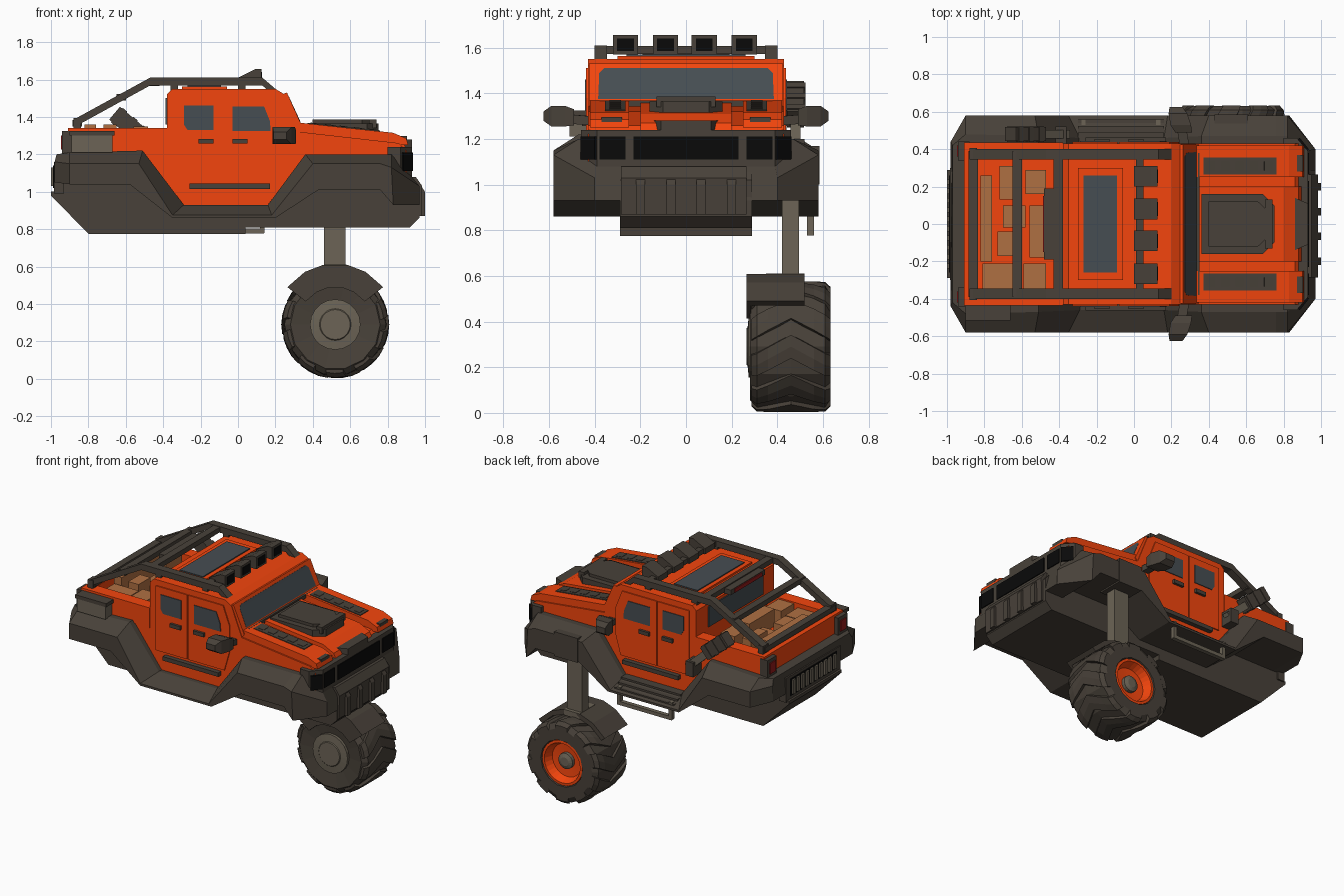
import bpy, bmesh
from math import sin, cos, pi, radians
from mathutils import Vector

def mat(name, *c):
    m = bpy.data.materials.new(name)
    m.diffuse_color = (*c, 1)
    return m

ORANGE = mat("orange_paint", .9, .06, .004)
DARK = mat("dark_cladding", .065, .053, .041)
LIGHT = mat("worn_metal", .15, .127, .093)
GLASS = mat("glass", .061, .075, .085)
BLACK = mat("black_trim", .003, .003, .003)
TAN = mat("cargo_tan", .43, .16, .055)
RED = mat("tail_red", .3, .01, .01)

def mesh(name, verts, faces, m, mirror=False):
    bm = bmesh.new()
    vs = [bm.verts.new(v) for v in verts]
    for f in faces:
        bm.faces.new([vs[i] for i in f])
    bmesh.ops.recalc_face_normals(bm, faces=bm.faces)
    me = bpy.data.meshes.new(name)
    bm.to_mesh(me)
    bm.free()
    me.materials.append(m)
    o = bpy.data.objects.new(name, me)
    bpy.context.collection.objects.link(o)
    if mirror:
        mod = o.modifiers.new("mirror", 'MIRROR')
        mod.use_axis = (False, True, False)
        mod.use_mirror_merge = False
    return o

def loft(name, rings, m, mirror=False):
    n, k = len(rings[0]), len(rings)
    faces = [[i * n + j, i * n + (j + 1) % n, (i + 1) * n + (j + 1) % n, (i + 1) * n + j]
             for i in range(k - 1) for j in range(n)]
    faces += [list(range(n)), list(range((k - 1) * n, k * n))]
    return mesh(name, [v for r in rings for v in r], faces, m, mirror)

def prism(name, pts, axis, a, b, m, mirror=False):
    put = {'x': lambda p, d: (d, p[0], p[1]), 'y': lambda p, d: (p[0], d, p[1]),
           'z': lambda p, d: (p[0], p[1], d)}[axis]
    return loft(name, [[put(p, d) for p in pts] for d in (a, b)], m, mirror)

def box(name, x0, x1, y0, y1, z0, z1, m, mirror=False):
    return prism(name, [(x0, y0), (x1, y0), (x1, y1), (x0, y1)], 'z', z0, z1, m, mirror)

def bar(name, p, q, w, h, m, mirror=False):
    p, q = Vector(p), Vector(q)
    d = (q - p).normalized()
    s = d.cross(Vector((0, 0, 1))).normalized() * w / 2
    u = s.cross(d).normalized() * h / 2
    return loft(name, [[c + s + u, c - s + u, c - s - u, c + s - u] for c in (p, q)], m, mirror)

def revolve(name, prof, m, n=28):
    rings = [[(WX + r * cos(2 * pi * i / n), WY + y, WZ + r * sin(2 * pi * i / n))
              for i in range(n)] for r, y in prof]
    return loft(name, rings, m)

# Hull cladding, wheel wells open below: bottom (x, z), shoulder (x, z), top (x, z), y out, y in
rings = []
for xb, zb, xo, zo, xi, zi, yo, yi in [
        (-.98, 1.05, -.98, 1.16, -.97, 1.2, .44, .42), (-.9, 1.04, -.9, 1.15, -.9, 1.21, .58, .48),
        (-.58, 1.04, -.53, 1.15, -.51, 1.22, .58, .47), (-.35, .86, -.35, .875, -.29, .93, .58, .46),
        (.2, .86, .18, .875, .16, .93, .58, .46), (.43, 1.01, .4, 1.15, .36, 1.2, .58, .47),
        (.76, 1.01, .76, 1.15, .76, 1.2, .58, .47), (.83, .93, .82, 1.13, .82, 1.2, .58, .47),
        (.97, .93, .97, 1.03, .93, 1.08, .4, .39)]:
    rings.append([(xb, -yo, zb), (xo, -yo, zo), (xi, -yi, zi), (xi, yi, zi), (xo, yo, zo), (xb, yo, zb)])
loft("hull_cladding", rings, DARK)
prism("belly_keel", [(-.94, 1.13), (-.94, 1.0), (-1, 1.0), (-1, .98), (-.8, .775), (.04, .775), (.04, .81),
                     (.92, .81), (.97, .86), (.97, 1.02), (.93, 1.07)], 'y', -.29, .29, DARK)

# Main painted body and cabin
prism("body", [(-.9, 1.06), (-.9, 1.23), (-.38, 1.23), (-.38, 1.52), (-.35, 1.55), (.2, 1.55),
               (.25, 1.52), (.33, 1.32), (.86, 1.26), (.9, 1.22), (.9, 1.06), (.3, 1.06), (.17, .9), (-.3, .9),
               (-.4, 1.06)], 'y', -.43, .43, ORANGE)

# Cargo bed walls, rim and freight
box("bed_side", -.9, -.38, .35, .435, 1.2, 1.34, ORANGE, True)
box("bed_tailgate", -.91, -.84, -.435, .435, 1.18, 1.34, ORANGE)
for x0, x1, y0, y1, z in [(-.82, -.76, -.2, .26, 1.36), (-.72, -.65, .13, .31, 1.36),
                          (-.58, -.47, .16, .29, 1.34), (-.81, -.62, -.35, -.21, 1.31),
                          (-.59, -.47, -.35, -.21, 1.33), (-.73, -.65, -.17, -.04, 1.33),
                          (-.56, -.48, -.18, .1, 1.35), (-.7, -.58, -.02, .1, 1.29)]:
    box("cargo_crate", x0, x1, y0, y1, 1.225, z, TAN)

# Windows, doors, handles, sills
prism("windshield_frame", [(.245, 1.525), (.262, 1.53), (.345, 1.345), (.33, 1.32)], 'y', -.425, .425, ORANGE)
loft("windshield", [[(x, -b, z), (x, b, z), (x - .02, b, z), (x - .02, -b, z)]
                    for x, z, b in [(.272, 1.51, .36), (.281, 1.49, .38), (.334, 1.375, .385)]], GLASS)
bar("windshield_base", (.335, -.38, 1.355), (.335, .38, 1.355), .03, .025, DARK)
box("rear_window", -.388, -.37, -.3, .3, 1.36, 1.5, GLASS)
prism("rear_door", [(-.33, 1.06), (-.088, 1.06), (-.088, 1.51), (-.33, 1.51)], 'y', .42, .438, ORANGE, True)
prism("front_door", [(-.08, 1.06), (.2, 1.06), (.24, 1.2), (.24, 1.38), (.19, 1.51), (-.08, 1.51)],
      'y', .42, .438, ORANGE, True)
prism("rear_door_window", [(-.27, 1.33), (-.13, 1.33), (-.13, 1.46), (-.29, 1.46), (-.29, 1.36)],
      'y', .42, .443, GLASS, True)
prism("front_door_window", [(-.03, 1.325), (.175, 1.325), (.17, 1.38), (.14, 1.455), (-.03, 1.455)],
      'y', .42, .443, GLASS, True)
for x in (-.21, -.03):
    box("door_handle", x, x + .08, .43, .455, 1.257, 1.283, DARK, True)
box("door_trim", -.26, .17, .43, .462, 1.015, 1.043, DARK, True)

# Hood with raised pods, vents and intake
prism("hood_pod", [(.32, 1.25), (.32, 1.37), (.83, 1.315), (.9, 1.285), (.91, 1.25)], 'y', .25, .42, ORANGE, True)
prism("hood_centre", [(.32, 1.25), (.32, 1.36), (.8, 1.31), (.88, 1.27), (.9, 1.23)], 'y', -.2, .2, ORANGE)
bar("hood_vent", (.37, .31, 1.362), (.76, .31, 1.321), .09, .014, DARK, True)
for i in range(5):
    x = .41 + i * .077
    z = 1.37 - (x - .37) * .105
    bar("vent_slot", (x - .022, .31, z), (x + .022, .31, z - .005), .05, .008, DARK, True)
box("pod_lamp", .87, .903, .28, .37, 1.275, 1.297, DARK, True)
plan = [(.36, -.16), (.69, -.16), (.75, -.1), (.75, .1), (.69, .16), (.36, .16)]
prism("hood_intake", plan, 'z', 1.31, 1.365, DARK)
prism("intake_lid", [(.555 + (x - .555) * .8, y * .75) for x, y in plan], 'z', 1.36, 1.385, DARK)
box("intake_lip", .7, .74, -.13, .13, 1.34, 1.385, DARK)
prism("nose_cap", [(.86, -.14), (.93, -.11), (.93, .11), (.86, .14)], 'z', 1.22, 1.28, DARK)

# Grille and front bumper
prism("grille_shell", [(.8, -.46), (.87, -.46), (.93, -.39), (.93, .39), (.87, .46), (.8, .46)],
      'z', 1.05, 1.24, DARK)
box("grille_opening", .92, .936, -.23, .23, 1.11, 1.21, BLACK)
box("headlight", .92, .936, .265, .38, 1.11, 1.21, BLACK, True)
prism("corner_lamp", [(.875, .45), (.925, .39), (.935, .4), (.885, .462)], 'z', 1.11, 1.21, BLACK, True)
prism("bull_guard", [(.9, .86), (.98, .87), (.985, 1.03), (.95, 1.08), (.9, 1.08)], 'y', -.285, .265, DARK)
for y in (.065, .2):
    prism("guard_rib", [(.95, .87), (1, .87), (1, 1.0), (.98, 1.03), (.95, 1.03)], 'y',
          y - .02, y + .02, DARK, True)

# Roof hatch, rack and light bar
box("roof_hatch", -.3, -.06, -.3, .3, 1.54, 1.563, ORANGE)
box("roof_glass", -.27, -.09, -.26, .26, 1.55, 1.57, GLASS)
path = [(-.88, 1.365), (-.47, 1.59), (.13, 1.59), (.2, 1.53)]
loft("rack_rail", [[(x, .345, z + .02), (x, .4, z + .02), (x, .4, z - .022), (x, .345, z - .022)]
                   for x, z in path], DARK, True)
box("rack_rear_post", -.88, -.84, .345, .405, 1.31, 1.395, DARK, True)
for x in (-.34, .02):
    box("rack_foot", x - .02, x + .02, .35, .395, 1.53, 1.58, DARK, True)
for x, z, w in [(-.86, 1.365, .05), (-.625, 1.505, .05), (-.405, 1.59, .05), (.03, 1.59, .04)]:
    bar("rack_crossbar", (x, -.39, z), (x, .39, z), w, .035, DARK)
box("brake_light_housing", -.48, -.42, -.19, .19, 1.565, 1.6, DARK)
box("brake_light", -.486, -.47, -.15, .15, 1.57, 1.595, RED)
for y in (-.265, -.09, .08, .255):
    prism("roof_lamp", [(0, 1.57), (0, 1.61), (.09, 1.655), (.125, 1.655), (.125, 1.57)],
          'y', y - .055, y + .055, DARK)
    box("roof_lamp_lens", .11, .129, y - .037, y + .037, 1.585, 1.64, BLACK)

# Mirrors
bar("mirror_arm", (.27, .42, 1.28), (.25, .54, 1.29), .05, .04, DARK, True)
loft("mirror_head", [[(x - w, y, z - h), (x + w, y, z - h), (x + w, y, z + h), (x - w, y, z + h)]
                     for x, y, z, w, h in [(.265, .49, 1.295, .045, .035), (.25, .53, 1.3, .055, .045),
                                           (.235, .59, 1.3, .05, .045), (.225, .625, 1.3, .035, .02)]], DARK, True)

# Rear: lamps, bumper with winch coil, canister
box("tail_lamp_housing", -.94, -.88, .34, .44, 1.2, 1.325, DARK, True)
box("tail_lamp", -.947, -.93, .36, .42, 1.225, 1.3, RED, True)
box("winch_recess", -.985, -.93, -.3, .3, .99, 1.16, DARK)
box("winch_shadow", -.988, -.97, -.26, .26, 1.02, 1.14, BLACK)
for i in range(10):
    y = -.225 + i * .05
    box("winch_coil", -1.0, -.97, y - .014, y + .014, 1.03, 1.13, LIGHT)
prism("side_canister", [(-.89, 1.21), (-.67, 1.21), (-.67, 1.3), (-.69, 1.32), (-.87, 1.32), (-.89, 1.3)],
      'y', -.51, -.42, LIGHT)
box("canister_strap", -.9, -.66, -.515, -.42, 1.3, 1.325, DARK)

# Slanted exhaust and step on the far side
bar("exhaust_pipe", (-.36, .48, 1.15), (-.56, .48, 1.33), .045, .05, LIGHT)
bar("exhaust_muffler", (-.5, .48, 1.285), (-.66, .48, 1.42), .075, .09, DARK)
for t in (.15, .5, .85):
    x, z = -.5 - .16 * t, 1.285 + .135 * t
    bar("exhaust_band", (x + .012, .48, z - .01), (x - .012, .48, z + .01), .085, .1, DARK)
box("exhaust_bracket", -.42, -.36, .42, .52, 1.1, 1.2, DARK)
for i in range(3):
    box("step_slat", -.3, .16, .43, .56 - i * .035, .88 + i * .022, .893 + i * .022, DARK)
bar("step_rail", (-.28, .545, .79), (.14, .545, .79), .03, .025, LIGHT)
for x in (-.27, .13):
    box("step_post", x - .012, x + .012, .53, .56, .78, .9, LIGHT)

# Single wheel with suspension leg
WX, WY, WZ = .52, .46, .29
box("strut_housing", .43, .61, .4, .585, 1.0, 1.17, DARK)
box("strut", .46, .575, .42, .495, .57, 1.05, LIGHT)
box("strut_foot", .46, .58, .35, .52, .57, .61, LIGHT)
revolve("tyre", [(.13, -.165), (.24, -.18), (.272, -.15), (.278, 0), (.272, .15), (.235, .172),
                 (.162, .172), (.15, .09)], DARK, 14)
revolve("rim", [(.15, .08), (.155, .165), (.138, .166), (.115, .11), (.05, .105)], ORANGE)
revolve("hub", [(.055, .09), (.055, .13), (.03, .14)], LIGHT, 16)
revolve("inner_hub", [(.135, -.12), (.135, -.185), (.085, -.19), (.08, -.195)], LIGHT, 20)
for k in range(10):
    for s in (-1, 1):
        lug = []
        for y, lag, ro in [(0, 0, .288), (.1, .19, .287), (.15, .29, .282), (.174, .33, .26)]:
            a = 2 * pi * k / 10 - lag
            lug.append([(WX + r * cos(t), WY + s * y, WZ + r * sin(t))
                        for r, t in ((ro - .03, a - .2), (ro, a - .18), (ro + .001, a), (ro, a + .18),
                                     (ro - .03, a + .2))])
        loft("tyre_lug", lug, DARK)

def arc(r, angles):
    return [(WX + r * cos(radians(a)), WZ + r * sin(radians(a))) for a in angles]

angles = [38, 60, 78, 102, 120, 142]
prism("fender", arc(.325, angles) + arc(.292, angles[::-1]), 'y', .27, .52, DARK)
prism("fender_side", arc(.325, angles) + arc(.2, angles[::-1]), 'y', .265, .285, DARK)
